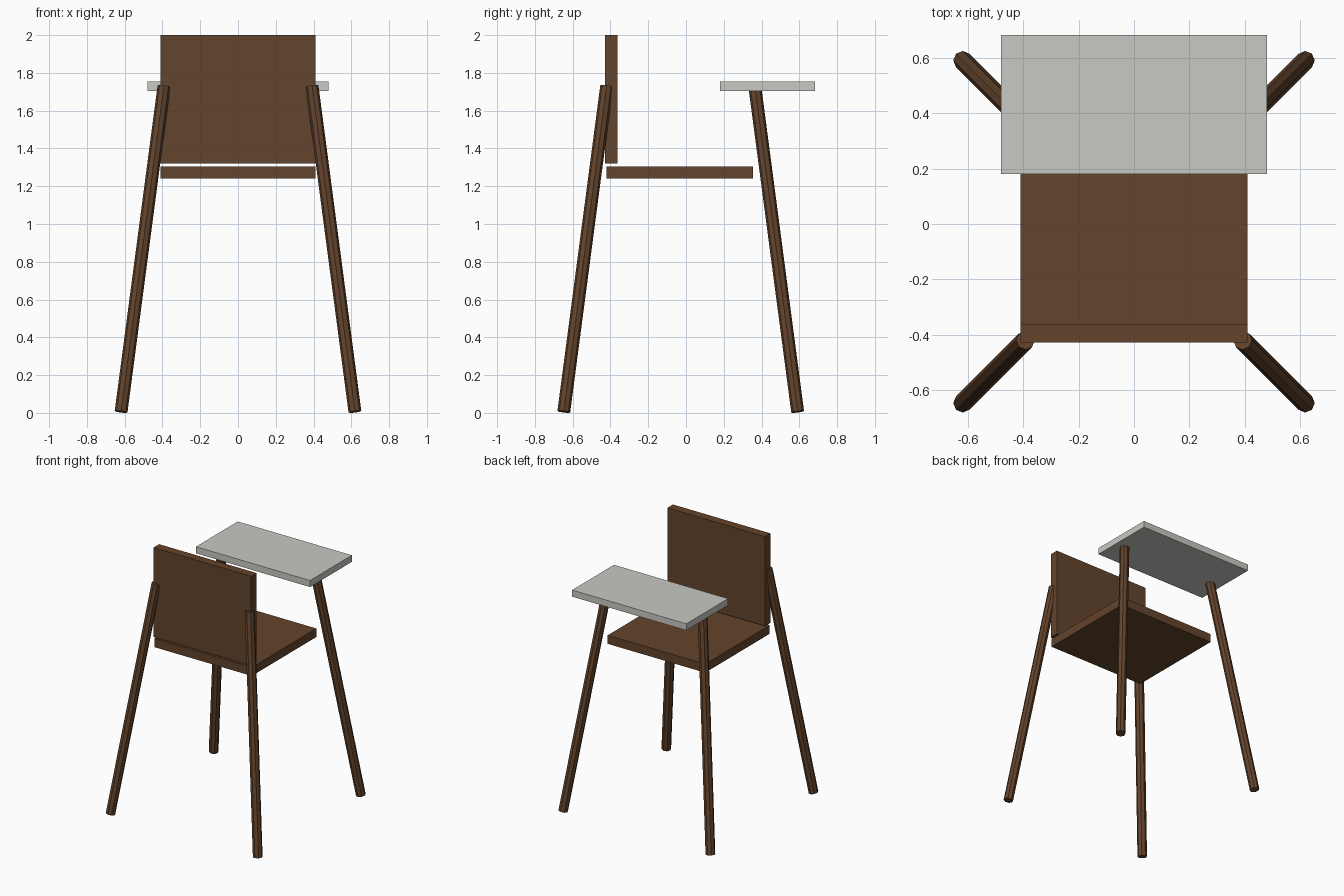
import bpy
from mathutils import Vector

cube = bpy.data.objects.get("Cube")
if cube:
    bpy.data.objects.remove(cube, do_unlink=True)


def make_material(name, colour):
    mat = bpy.data.materials.new(name)
    mat.use_nodes = True
    mat.diffuse_color = colour
    mat.node_tree.nodes["Principled BSDF"].inputs["Base Color"].default_value = colour
    return mat


wood = make_material("brown wood", (0.127, 0.058, 0.025, 1))
grey = make_material("pale grey", (0.578, 0.578, 0.546, 1))


def board(name, low, high, mat):
    """Flat rectangular board between two opposite corners."""
    low, high = Vector(low), Vector(high)
    bpy.ops.mesh.primitive_cube_add(size=1, location=(low + high) / 2)
    obj = bpy.context.object
    obj.name = name
    obj.scale = high - low
    bpy.ops.object.transform_apply(location=False, rotation=False, scale=True)
    obj.data.materials.append(mat)


def leg(name, sx, sy):
    """Faceted round leg, splayed outwards along the diagonal."""
    centre_y = -0.028
    bottom = Vector((sx * 0.619, centre_y + sy * 0.619, 0.006))
    top = Vector((sx * 0.392, centre_y + sy * 0.392, 1.73))
    axis = top - bottom
    bpy.ops.mesh.primitive_cylinder_add(
        vertices=8, radius=0.034, depth=axis.length, location=(bottom + top) / 2)
    obj = bpy.context.object
    obj.name = name
    obj.rotation_mode = "QUATERNION"
    obj.rotation_quaternion = Vector((0, 0, 1)).rotation_difference(axis)
    obj.data.materials.append(wood)


# Seat, backrest and tray
board("seat", (-0.41, -0.42, 1.24), (0.41, 0.355, 1.305), wood)
board("backrest", (-0.41, -0.428, 1.32), (0.41, -0.362, 2.0), wood)
board("tray", (-0.48, 0.18, 1.705), (0.48, 0.682, 1.755), grey)

# Four splayed legs
for side, sx in (("left", 1), ("right", -1)):
    for end, sy in (("front", -1), ("back", 1)):
        leg(f"{end}_{side}_leg", sx, sy)
